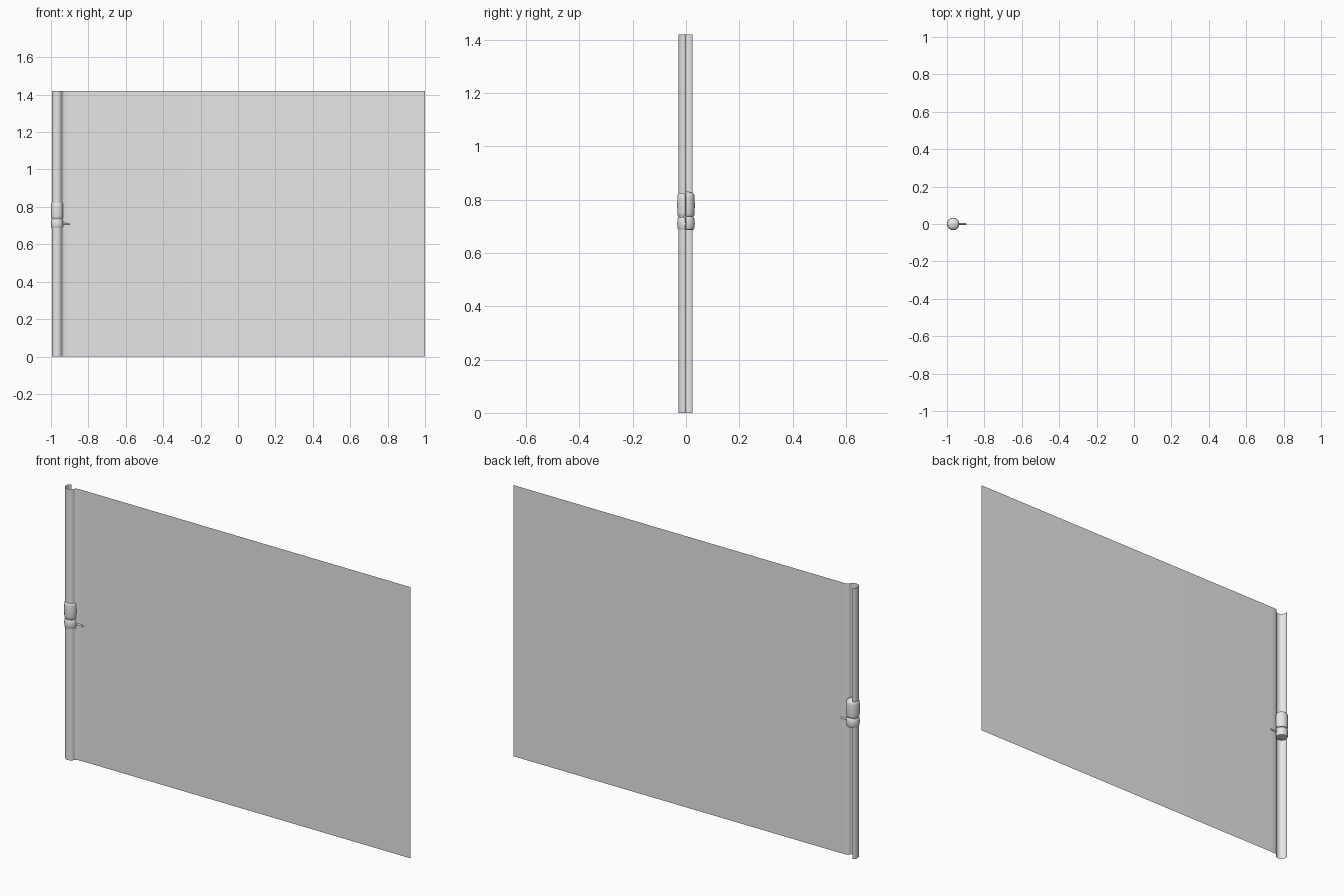
import bpy
import bmesh
from math import cos, sin, pi, radians
from mathutils import Matrix, Vector

default = bpy.data.objects.get("Cube")
if default:
    bpy.data.objects.remove(default, do_unlink=True)

HEIGHT = 1.42
AXIS_X = -0.967
CURL_R = 0.028

grey = bpy.data.materials.new("light_grey")
grey.use_nodes = True
grey.diffuse_color = (0.8, 0.8, 0.8, 1)
grey.node_tree.nodes["Principled BSDF"].inputs["Base Color"].default_value = (0.8, 0.8, 0.8, 1)


def finish(name, bm, angle=40):
    mesh = bpy.data.meshes.new(name)
    bm.to_mesh(mesh)
    bm.free()
    mesh.materials.append(grey)
    obj = bpy.data.objects.new(name, mesh)
    bpy.context.collection.objects.link(obj)
    bpy.ops.object.select_all(action='DESELECT')
    obj.select_set(True)
    bpy.context.view_layer.objects.active = obj
    bpy.ops.object.shade_smooth_by_angle(angle=radians(angle))
    return obj


def lathe(name, profile):
    """Turn (radius, z) points around the axis of the curled edge."""
    bm = bmesh.new()
    verts = [bm.verts.new((AXIS_X + r, 0, z)) for r, z in profile]
    edges = [bm.edges.new(pair) for pair in zip(verts, verts[1:])]
    bmesh.ops.spin(bm, geom=verts + edges, cent=(AXIS_X, 0, 0), axis=(0, 0, 1),
                   angle=2 * pi, steps=32)
    bmesh.ops.remove_doubles(bm, verts=bm.verts, dist=0.0001)
    bmesh.ops.recalc_face_normals(bm, faces=bm.faces)
    return finish(name, bm)


# Thin sheet whose side edge rolls into an open curl
path = [(1, 0), (-0.9, 0), (-0.925, -0.001), (-0.936, -0.004), (-0.941, -0.009)]
STEPS = 24
for i in range(STEPS + 1):
    a = radians(-30 - 210 * i / STEPS)
    path.append((AXIS_X + CURL_R * cos(a), CURL_R * sin(a)))

bm = bmesh.new()
low = [bm.verts.new((x, y, 0)) for x, y in path]
high = [bm.verts.new((x, y, HEIGHT)) for x, y in path]
for i in range(len(path) - 1):
    bm.faces.new((low[i], high[i], high[i + 1], low[i + 1]))
finish("curled_sheet", bm, 60)

# Domed upper body of the clip
lathe("clip_body", [(0, 0.736), (0.028, 0.736), (0.031, 0.74), (0.0325, 0.75),
                    (0.033, 0.78), (0.0325, 0.805), (0.031, 0.817),
                    (0.028, 0.822), (0.02, 0.827), (0.01, 0.83), (0, 0.831)])

# Rounded collar under the body
lathe("clip_collar", [(0, 0.686), (0.024, 0.686), (0.029, 0.688), (0.032, 0.695),
                      (0.033, 0.71), (0.032, 0.726), (0.029, 0.733),
                      (0.024, 0.736), (0, 0.736)])

# Small pin reaching from the collar over the sheet
bm = bmesh.new()
start, end = AXIS_X + 0.02, -0.895
turn = Matrix.Translation(Vector(((start + end) / 2, 0, 0.71))) @ Matrix.Rotation(pi / 2, 4, 'Y')
bmesh.ops.create_cone(bm, cap_ends=True, segments=16, radius1=0.0045, radius2=0.0045,
                      depth=end - start, matrix=turn)
rim = [e for e in bm.edges if all(v.co.x > end - 0.001 for v in e.verts)]
bmesh.ops.bevel(bm, geom=rim, offset=0.002, segments=2, affect='EDGES')
finish("clip_pin", bm)
